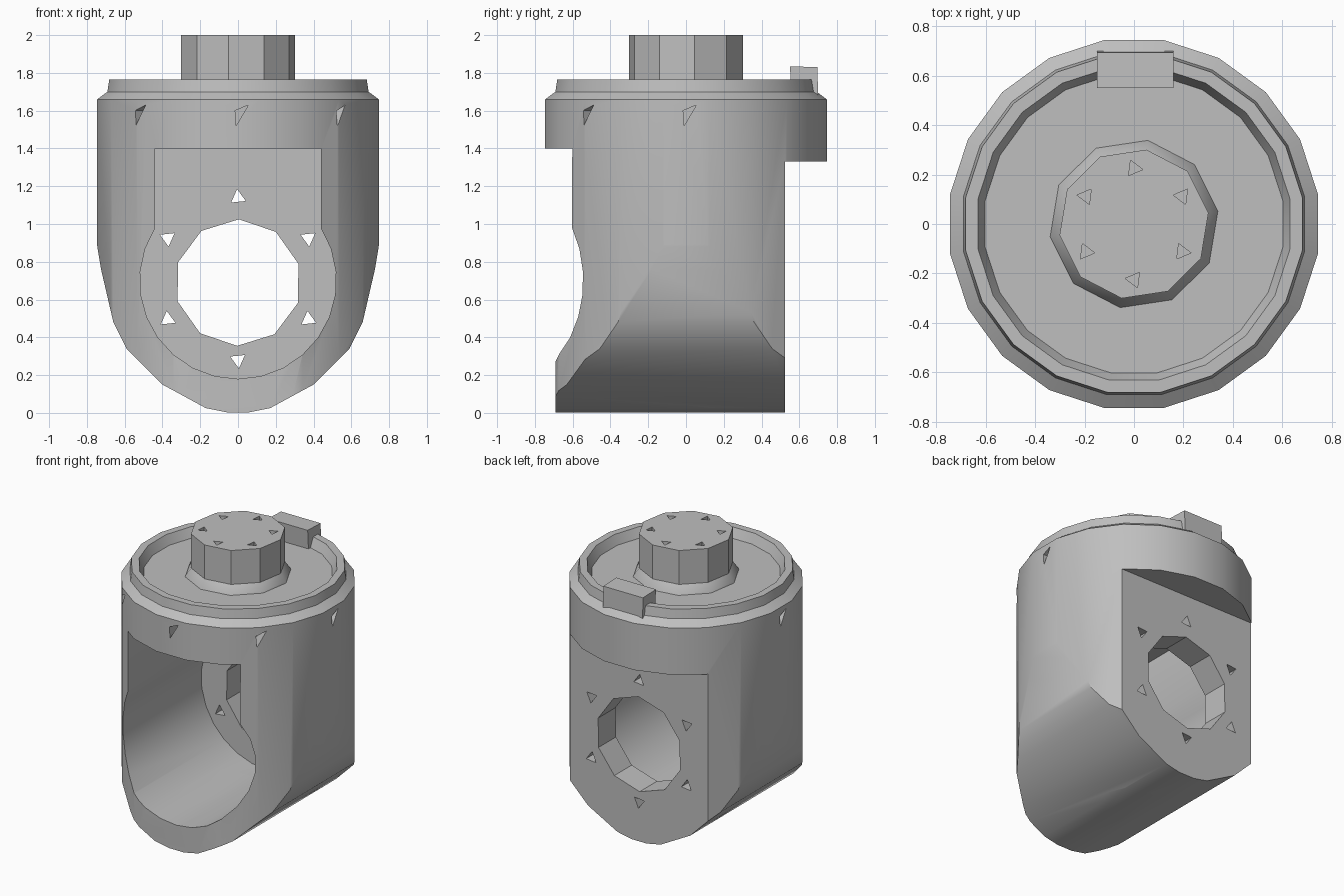
import bpy, bmesh, math
from mathutils import Matrix, Vector

if "Cube" in bpy.data.objects:
    bpy.data.objects.remove(bpy.data.objects["Cube"])

steel = bpy.data.materials.new("plain grey steel")
steel.use_nodes = True
GREY = (0.52, 0.52, 0.52, 1)
steel.diffuse_color = GREY
steel.node_tree.nodes["Principled BSDF"].inputs["Base Color"].default_value = GREY


def finish(bm, name):
    bmesh.ops.recalc_face_normals(bm, faces=bm.faces)
    mesh = bpy.data.meshes.new(name)
    bm.to_mesh(mesh)
    bm.free()
    ob = bpy.data.objects.new(name, mesh)
    mesh.materials.append(steel)
    bpy.context.collection.objects.link(ob)
    return ob


def lathe(name, profile, sides, turn=0):
    """Closed solid of revolution about z from (radius, height) points."""
    bm = bmesh.new()
    rings = []
    for r, z in profile:
        rings.append([bm.verts.new((r * math.cos(a), r * math.sin(a), z))
                      for a in (turn + math.tau * i / sides for i in range(sides))])
    for low, high in zip(rings, rings[1:]):
        for i in range(sides):
            j = (i + 1) % sides
            bm.faces.new((low[i], low[j], high[j], high[i]))
    bm.faces.new(rings[0])
    bm.faces.new(rings[-1])
    return finish(bm, name)


def prism(name, points, start, depth, axes=None):
    """Extrude a 2D outline; by default the outline is x, z and depth is y."""
    bm = bmesh.new()
    face = bm.faces.new([bm.verts.new((x, start, z)) for x, z in points])
    ext = bmesh.ops.extrude_face_region(bm, geom=[face])["geom"]
    verts = [v for v in ext if isinstance(v, bmesh.types.BMVert)]
    bmesh.ops.translate(bm, verts=verts, vec=(0, depth, 0))
    if axes:
        bm.transform(axes)
    return finish(bm, name)


def circle(cx, cz, r, sides, turn=0.0):
    return [(cx + r * math.cos(turn + math.tau * i / sides),
             cz + r * math.sin(turn + math.tau * i / sides)) for i in range(sides)]


def box(x, z0, z1):
    return [(-x, z0), (x, z0), (x, z1), (-x, z1)]


def cut(target, tool, operation="DIFFERENCE"):
    mod = target.modifiers.new("cut", "BOOLEAN")
    mod.operation, mod.object, mod.solver = operation, tool, "EXACT"
    bpy.context.view_layer.objects.active = target
    bpy.ops.object.modifier_apply(modifier=mod.name)
    bpy.data.objects.remove(tool)


UPRIGHT = Matrix.Rotation(math.pi / 2, 4, "X")   # turns prism depth into height

# Round housing with a stepped, recessed lid
housing = lathe("housing", [(.755, -.05), (.755, 1.66), (.70, 1.70), (.69, 1.765),
                            (.64, 1.765), (.61, 1.70)], 20, math.pi / 20)

# Arched underside
side = [(.8, 2.2), (.77, 1.3), (.745, .88), (.725, .76), (.66, .48),
        (.59, .34), (.40, .15), (.17, .025), (.06, .003)]
arch = side + [(-x, z) for x, z in reversed(side)]
cut(housing, prism("arch_cutter", arch, -1, 2), "INTERSECT")

# Flat back below the lip, and trimmed front rim
cut(housing, prism("back_cutter", box(1, -.2, 1.33), .525, .5))
cut(housing, prism("front_cutter", box(.43, -.2, 1.38), -1, .31))

# Cavity: straight sides above, round bowl below
start = math.asin(.28 / .52)
bowl = [(.52 * math.cos(start - i * (math.pi + 2 * start) / 18),
         .70 + .52 * math.sin(start - i * (math.pi + 2 * start) / 18)) for i in range(19)]
cut(housing, prism("cavity_cutter", [(-.44, 1.4), (.44, 1.4)] + bowl, -1, 1.33))

# Bore through the back wall, ringed by six bolt holes
cut(housing, prism("bore_cutter", circle(0, .69, .335, 10, .3), 0, 1))
for i in range(6):
    a = math.pi / 6 + i * math.pi / 3
    hole = circle(.43 * math.cos(a), .71 + .43 * math.sin(a), .045, 3, a + 2.2)
    cut(housing, prism("bolt_cutter", hole, .2, .6))

# Drain hole through the floor
cut(housing, prism("drain_cutter", circle(0, 0, .21, 8, .2), -.4, .8, UPRIGHT))

# Narrow pin holes around the front half of the lid band
for i in range(5):
    turn = Matrix.Rotation((i - 2) * math.pi / 4, 4, "Z")
    pin = [(-.01, 1.52), (.055, 1.63), (-.015, 1.60)]
    cut(housing, prism("pin_cutter", pin, -.9, .25, turn))

# Output shaft with a flared foot and six blind holes
shaft = lathe("shaft", [(.35, 1.68), (.34, 1.71), (.305, 1.76), (.305, 2)], 10, .15)
for i in range(6):
    a = math.pi / 6 + i * math.pi / 3
    hole = circle(.225 * math.cos(a), .225 * math.sin(a), .036, 3, a + .4)
    axes = Matrix.Translation((0, 0, 2)) @ UPRIGHT
    cut(shaft, prism("shaft_hole_cutter", [(x, -y) for x, y in hole], -.1, .2, axes))

# Raised stop block at the back of the lid
across = Matrix.Rotation(-math.pi / 2, 4, "Z")
block = [(-.70, 1.68), (-.695, 1.83), (-.55, 1.835), (-.56, 1.68)]
stop = prism("stop_block", block, -.15, .31, across)
if sum(v.co.y for v in stop.data.vertices) < 0:
    stop.data.transform(Matrix.Rotation(math.pi, 4, "Z"))

for ob in (housing, shaft, stop):
    bpy.ops.object.select_all(action="DESELECT")
    ob.select_set(True)
    bpy.context.view_layer.objects.active = ob
    bpy.ops.object.shade_smooth_by_angle(angle=math.radians(32))
